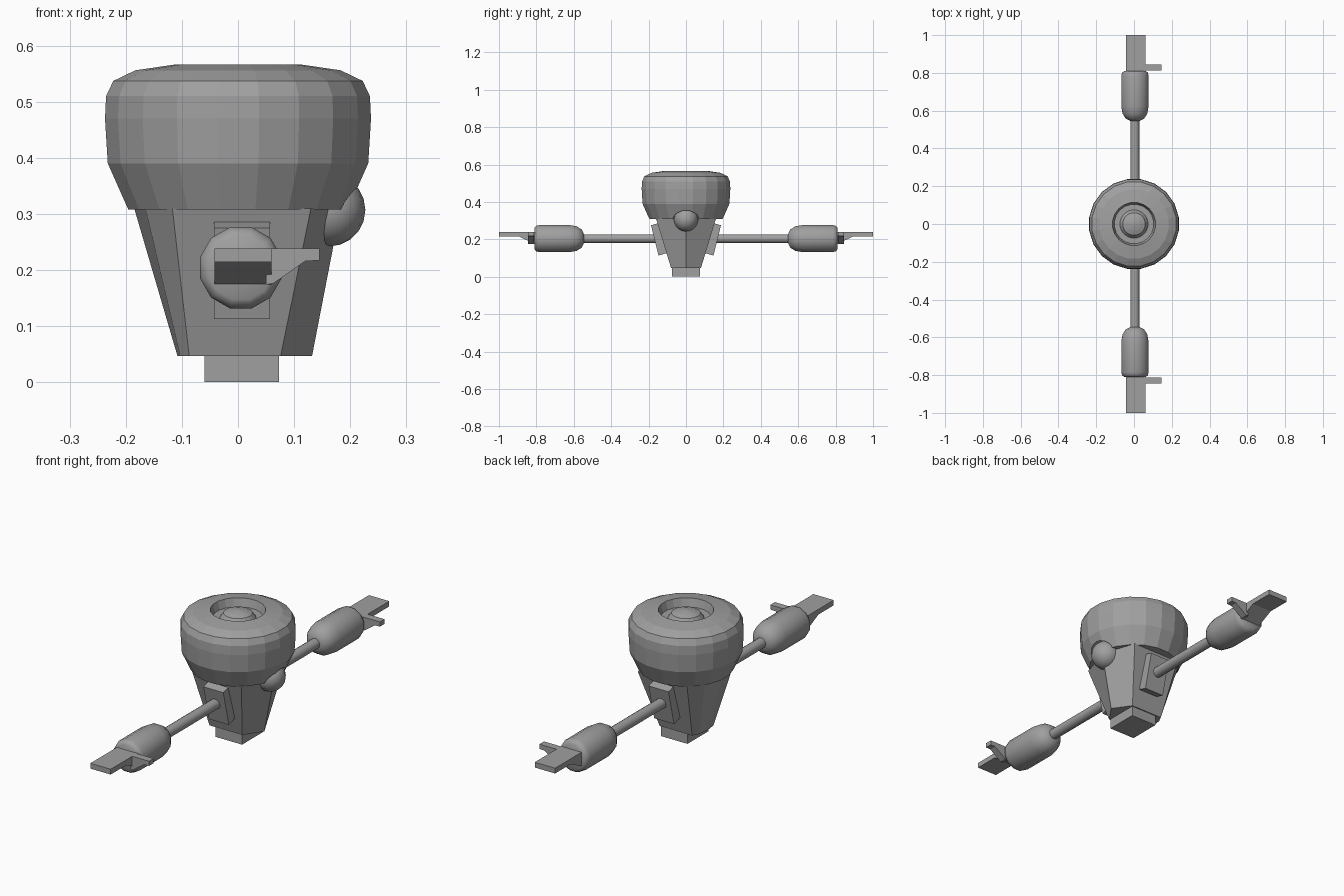
import bpy, bmesh, math
from mathutils import Vector

cube = bpy.data.objects.get("Cube")
if cube:
    bpy.data.objects.remove(cube, do_unlink=True)

GREY = (0.35, 0.35, 0.35, 1)
grey = bpy.data.materials.new("plain grey")
grey.use_nodes = True
grey.diffuse_color = GREY
grey.node_tree.nodes["Principled BSDF"].inputs["Base Color"].default_value = GREY


def loft(name, rings, smooth=None):
    """Skin a stack of equal-length rings and cap both ends."""
    bm = bmesh.new()
    loops = [[bm.verts.new(p) for p in ring] for ring in rings]
    n = len(loops[0])
    for a, b in zip(loops, loops[1:]):
        for i in range(n):
            j = (i + 1) % n
            bm.faces.new((a[i], a[j], b[j], b[i]))
    bm.faces.new(loops[0][::-1])
    bm.faces.new(loops[-1])
    bmesh.ops.recalc_face_normals(bm, faces=bm.faces)
    mesh = bpy.data.meshes.new(name)
    bm.to_mesh(mesh)
    bm.free()
    obj = bpy.data.objects.new(name, mesh)
    bpy.context.collection.objects.link(obj)
    mesh.materials.append(grey)
    if smooth:
        bpy.ops.object.select_all(action='DESELECT')
        obj.select_set(True)
        bpy.context.view_layer.objects.active = obj
        bpy.ops.object.shade_smooth_by_angle(angle=math.radians(smooth))
    return obj


def circles(profile, sides, along, centre=(0, 0, 0), turn=0.0):
    """Rings for (radius, distance) pairs along z or along +y / -y."""
    rings = []
    for r, d in profile:
        ring = []
        for i in range(sides):
            t = math.tau * (i + turn) / sides
            u, v = r * math.cos(t), r * math.sin(t)
            p = Vector((u, v, d)) if along == 'z' else Vector((u, along * d, v))
            ring.append(p + Vector(centre))
        rings.append(ring)
    return rings


def prism_x(name, outline, x0, x1):
    return loft(name, [[(x, y, z) for y, z in outline] for x in (x0, x1)])


def ball(name, radius, centre):
    steps = 10
    profile = [(max(radius * math.sin(math.pi * k / steps), 0.001),
                -radius * math.cos(math.pi * k / steps)) for k in range(steps + 1)]
    return loft(name, circles(profile, 16, 'z', centre), 40)


# Rounded head with a sunken top and a central knob
head = loft("head", circles([
    (0.198, 0.308), (0.235, 0.39), (0.24, 0.47), (0.238, 0.51), (0.225, 0.537),
    (0.185, 0.556), (0.115, 0.566), (0.105, 0.53), (0.075, 0.53),
    (0.06, 0.552), (0.036, 0.56), (0.01, 0.565)], 20, 'z', turn=0.5))

# Socket cut around the side ball
EYE = (0.162, 0, 0.307)
cutter = ball("socket_cutter", 0.074, EYE)
cutter.hide_render = True
cutter.hide_viewport = True
cut = head.modifiers.new("socket", 'BOOLEAN')
cut.operation = 'DIFFERENCE'
cut.object = cutter
cut.solver = 'EXACT'
bpy.context.view_layer.update()
cutter.hide_viewport = False
mesh = bpy.data.meshes.new_from_object(
    head.evaluated_get(bpy.context.evaluated_depsgraph_get()))
head.modifiers.clear()
head.data = mesh
bpy.data.objects.remove(cutter, do_unlink=True)
ball("side_ball", 0.065, EYE)


# Tapered body with a ridge on the ball side
def body_ring(half, z):
    return [(x, y, z) for x, y in half + [(x, -y) for x, y in half[-2:0:-1]]]


loft("body", [
    body_ring([(0.132, 0), (0.076, 0.08), (-0.087, 0.08), (-0.103, 0.05), (-0.108, 0)], 0.047),
    body_ring([(0.183, 0), (0.13, 0.16), (-0.117, 0.16), (-0.165, 0.1), (-0.185, 0)], 0.31)])

# Foot block
prism_x("foot_block", [(-0.075, 0), (0.075, 0), (0.075, 0.05), (-0.075, 0.05)], -0.06, 0.073)

# Arms, repeated front and back
for side, label in ((-1, "front"), (1, "back")):
    def flip(points):
        return [(side * y, z) for y, z in points]

    axis = (0.005, 0, 0.204)
    prism_x(label + "_shoulder_plate",
            flip([(0.09, 0.13), (0.147, 0.113), (0.187, 0.275), (0.13, 0.292)]), -0.043, 0.057)
    loft(label + "_arm_rod", circles([(0.024, 0.12), (0.024, 0.58)], 10, side, axis), 40)
    loft(label + "_forearm", circles([
        (0.025, 0.546), (0.05, 0.557), (0.068, 0.585), (0.075, 0.625),
        (0.075, 0.785), (0.07, 0.802), (0.058, 0.81)], 12, side, axis, 0.5), 40)
    # Flat hand thickening towards the wrist
    prism_x(label + "_hand",
            flip([(0.808, 0.174), (0.89, 0.214), (1.0, 0.214), (1.0, 0.238), (0.808, 0.238)]),
            -0.042, 0.06)
    # Thumb pointing sideways
    thumb = [(0.05, 0.174), (0.063, 0.176), (0.1, 0.202), (0.12, 0.216),
             (0.145, 0.217), (0.145, 0.238), (0.05, 0.238)]
    loft(label + "_thumb", [[(x, side * y, z) for x, z in thumb] for y in (0.812, 0.845)])
